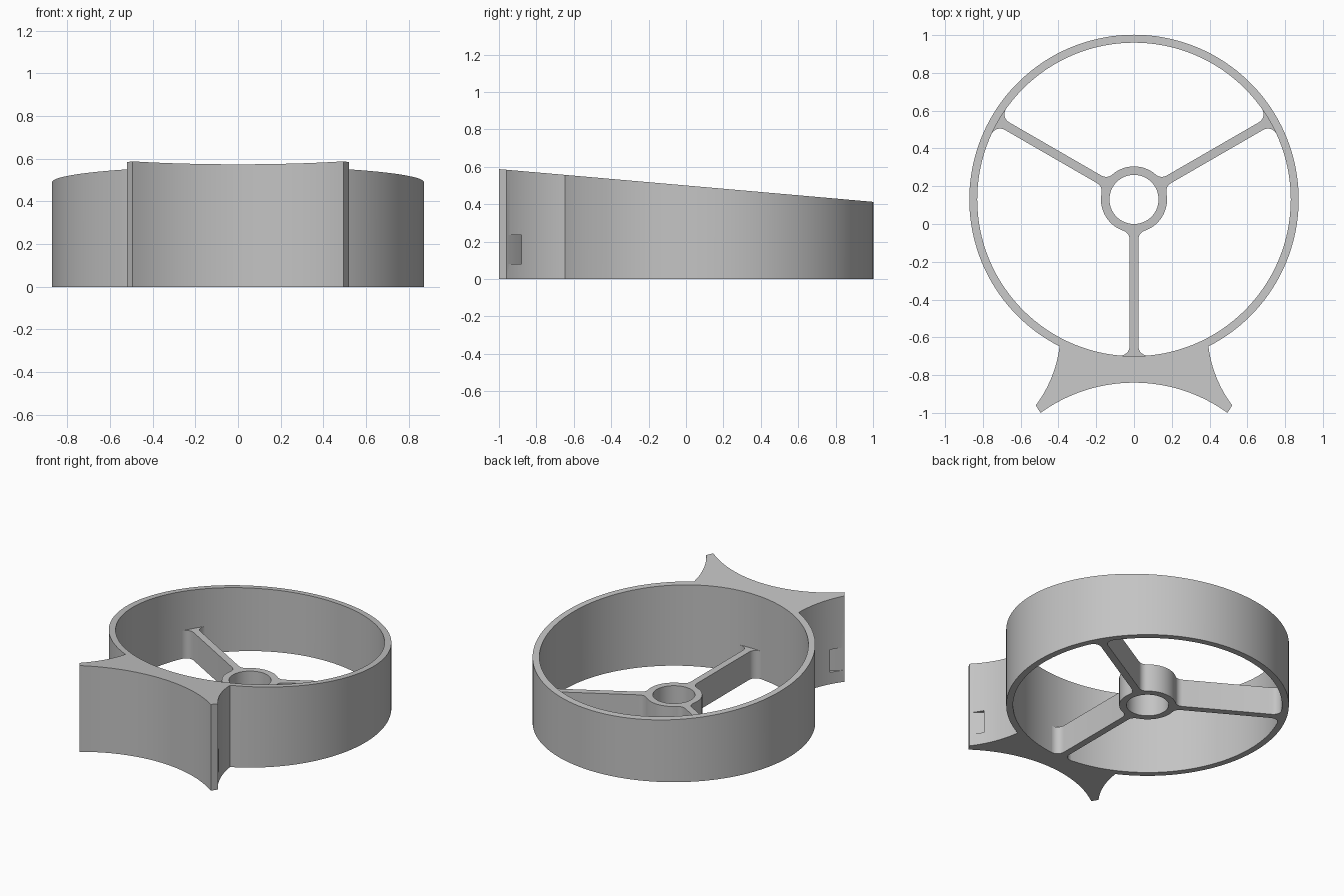
import bpy, bmesh
from math import sin, cos, atan, atan2, pi, sqrt, radians
from mathutils import Vector
from mathutils.geometry import tessellate_polygon

cube = bpy.data.objects.get("Cube")
if cube:
    bpy.data.objects.remove(cube, do_unlink=True)

CY = 0.13                      # ring axis in y
RIM_OUT, RIM_IN = 0.872, 0.83
HUB_OUT, HUB_IN = 0.175, 0.13
WEB_TOP = 0.19
HALF_SPOKE = 0.023
FILLET = 0.05

grey = bpy.data.materials.new("plain grey")
grey.use_nodes = True
colour = (0.55, 0.55, 0.55, 1)
grey.diffuse_color = colour
grey.node_tree.nodes["Principled BSDF"].inputs["Base Color"].default_value = colour


def arc(radius, a0, a1, n, cx=0.0, cy=CY):
    return [(cx + radius * cos(a0 + (a1 - a0) * i / n),
             cy + radius * sin(a0 + (a1 - a0) * i / n)) for i in range(n + 1)]


def sagged(p, q, sag, n):
    """Circular arc from p to q that bows to the left of its chord by sag."""
    p, q = Vector(p), Vector(q)
    along = (q - p).normalized()
    left = Vector((-along.y, along.x))
    chord = (q - p).length
    half = 2 * atan(2 * sag / chord)
    r = chord / 2 / sin(half)
    mid = (p + q) / 2
    out = []
    for i in range(n + 1):
        f = -half + 2 * half * i / n
        out.append(tuple(mid + along * r * sin(f) + left * r * (cos(f) - cos(half))))
    return out


def prism(name, loops, top, base=0.0):
    """Solid from a flat outline with holes; top gives the height at each y."""
    bm = bmesh.new()
    tris = tessellate_polygon([[Vector((x, y, 0)) for x, y in lp] for lp in loops])
    flat = [p for lp in loops for p in lp]
    low = [bm.verts.new((x, y, base)) for x, y in flat]
    high = [bm.verts.new((x, y, top(y))) for x, y in flat]
    for t in tris:
        bm.faces.new([low[i] for i in t])
        bm.faces.new([high[i] for i in reversed(t)])
    start = 0
    for lp in loops:
        n = len(lp)
        for i in range(n):
            a, b = start + i, start + (i + 1) % n
            bm.faces.new((low[a], low[b], high[b], high[a]))
        start += n
    bmesh.ops.recalc_face_normals(bm, faces=bm.faces)
    mesh = bpy.data.meshes.new(name)
    bm.to_mesh(mesh)
    bm.free()
    mesh.materials.append(grey)
    ob = bpy.data.objects.new(name, mesh)
    bpy.context.collection.objects.link(ob)
    return ob


def activate(ob):
    bpy.ops.object.select_all(action="DESELECT")
    ob.select_set(True)
    bpy.context.view_layer.objects.active = ob


def mirrored(points):
    return [(-x, y) for x, y in points]


# Rim and flared front bracket share one outline and a sloping top
a0 = atan2(-0.78, 0.395)
root = (RIM_OUT * cos(a0), CY + RIM_OUT * sin(a0))
side = sagged((0.52, -0.96), root, 0.022, 14)
front = sagged((-0.495, -1.0), (0.495, -1.0), 0.16, 32)
outline = arc(RIM_OUT, a0, pi - a0, 120) + mirrored(side)[::-1][1:] + front + side[:-1]
rim_hole = arc(RIM_IN, 0, 2 * pi, 128)[:-1]
rim = prism("rim_and_bracket", [outline, rim_hole], lambda y: 0.5 - 0.0875 * y)

# Small wedge pockets in the bracket sides
pocket = [(0.43, -0.88), (0.54, -0.9745), (0.56, -0.93), (0.54, -0.88)]
for name, pts in (("left_pocket", pocket), ("right_pocket", mirrored(pocket))):
    cutter = prism(name, [pts], lambda y: 0.235, 0.08)
    cutter.hide_render = True
    mod = rim.modifiers.new(name, "BOOLEAN")
    mod.operation, mod.solver, mod.object = "DIFFERENCE", "EXACT", cutter
    activate(rim)
    bpy.ops.object.modifier_apply(modifier=name)
    bpy.data.objects.remove(cutter, do_unlink=True)

# Hub with three filleted spokes
v = HALF_SPOKE + FILLET
hub_u = sqrt((HUB_OUT + FILLET) ** 2 - v * v)
rim_u = sqrt((RIM_IN - FILLET) ** 2 - v * v)
hub_turn, rim_turn = atan2(v, hub_u), atan2(v, rim_u)
# upper edge of a spoke along +x, from rim to hub
edge = [((RIM_IN + 0.015) * cos(rim_turn), (RIM_IN + 0.015) * sin(rim_turn))]
edge += arc(FILLET, rim_turn, -pi / 2, 8, rim_u, v)
edge += arc(FILLET, -pi / 2, -pi + hub_turn, 8, hub_u, v)
spoke = [(x, -y) for x, y in reversed(edge)] + [(RIM_IN + 0.015, 0)] + edge

web = []
for k in range(3):
    t = radians(-90 + 120 * k)
    web += [(x * cos(t) - y * sin(t), CY + x * sin(t) + y * cos(t)) for x, y in spoke]
    web += arc(HUB_OUT, t + hub_turn, t + radians(120) - hub_turn, 14)[1:-1]
hub_hole = arc(HUB_IN, 0, 2 * pi, 64)[:-1]
hub = prism("hub_and_spokes", [web, hub_hole], lambda y: WEB_TOP)

for ob in (rim, hub):
    activate(ob)
    bpy.ops.object.shade_smooth_by_angle(angle=radians(30))
